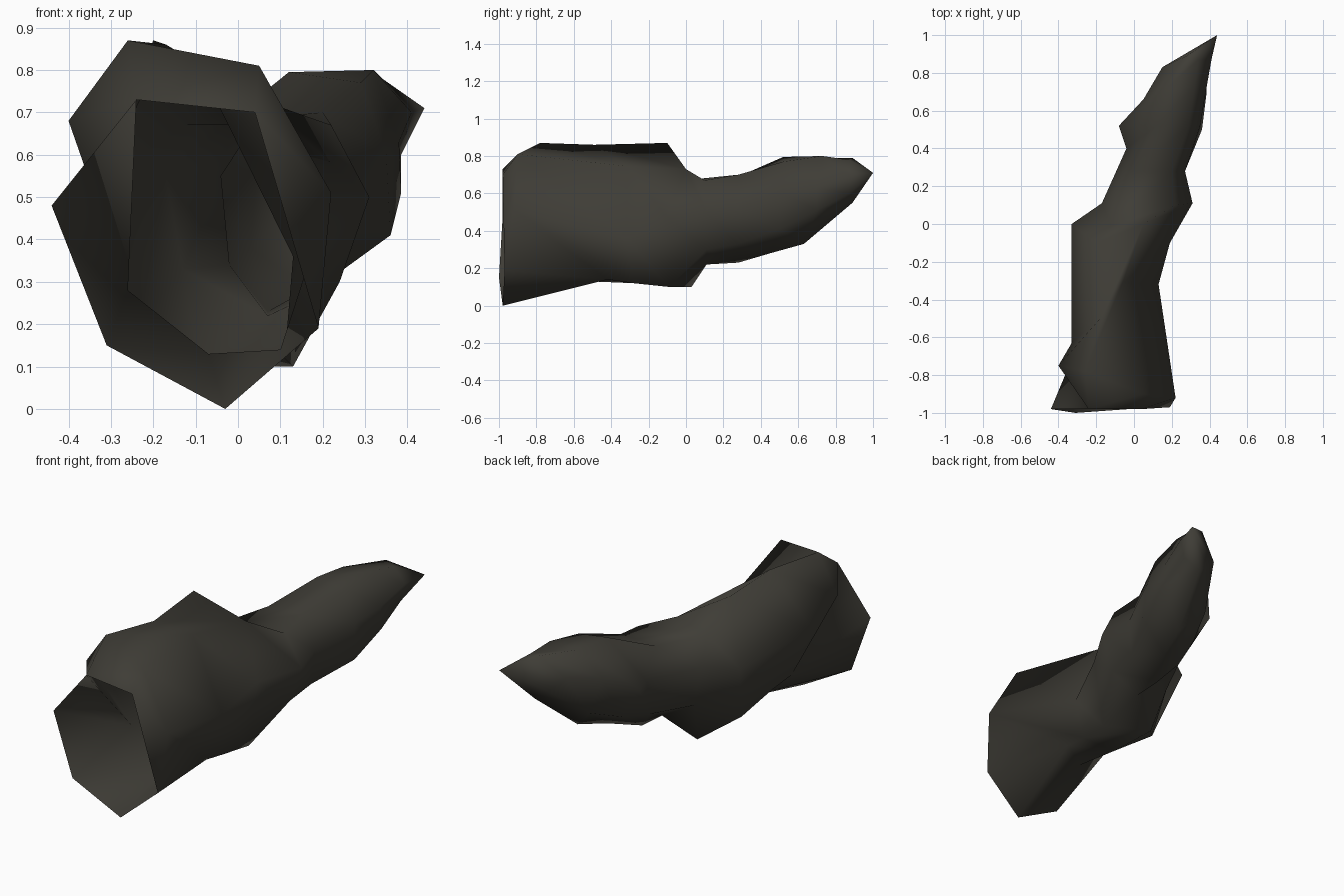
import bpy, bmesh

SIDES = 7  # order seen from the front: top left, top right, right, low right, bottom, low left, left

bark = bpy.data.materials.new("dark olive bark")
bark.diffuse_color = (0.049, 0.046, 0.037, 1)

bm = bmesh.new()
rings = []


def ring(y, points):
    """Add one cross-section of (x, z, optional y shift) points and skin it to the previous one."""
    new = [bm.verts.new((p[0], y + (p[2] if len(p) > 2 else 0), p[1])) for p in points]
    if rings:
        old = rings[-1]
        for i in range(SIDES):
            j = (i + 1) % SIDES
            bm.faces.new((old[i], old[j], new[j], new[i]))
    rings.append(new)


# open hexagonal front rim, turned one step against the body (the top left corner serves twice)
ring(-.98, [(-.24, .73), (.04, .70), (.19, .19, .01), (-.03, 0), (-.31, .15, -.02), (-.44, .48), (-.24, .73)])
# hollow, slanting front part
ring(-.80, [(-.26, .87, .02), (.05, .81, -.10), (.22, .51, -.12), (.10, .14, .38),
            (-.07, .13, .28), (-.26, .28, .25), (-.40, .68, .05)])
# fold on the left side of the rim
bmesh.ops.connect_verts(bm, verts=[rings[0][6], rings[1][5]])
ring(-.40, [(-.17, .86, -.09), (-.06, .745, .09), (.13, .36, .08), (.11, .12, .12),
            (-.10, .12, .12), (-.28, .28, .05), (-.33, .52, -.23)])
# step where the thick part ends
ring(0, [(-.20, .87, -.10), (.05, .73), (.19, .47, -.10), (.13, .10, -.09), (-.09, .10, .03),
         (-.24, .20, -.14), (-.33, .54)])
ring(.11, [(-.12, .67, -.12), (.22, .67, -.01), (.31, .50), (.24, .30), (.07, .22), (-.13, .33), (-.17, .55)])
# bent, narrowing back end
ring(.28, [(-.01, .69), (.20, .70), (.27, .52), (.25, .33), (.07, .23), (-.02, .34, .06), (-.04, .55, .12)])
ring(.52, [(.12, .795), (.29, .77), (.35, .60), (.36, .41, -.02), (.17, .28, -.07), (.03, .38), (-.08, .56)])
ring(.70, [(.15, .79), (.32, .80, .03), (.38, .63), (.385, .51), (.22, .33, -.07), (.10, .45), (.05, .64, -.04)])
ring(.87, [(.28, .79, .02), (.34, .78), (.41, .70), (.385, .60), (.30, .55, .02), (.23, .60), (.15, .68, -.04)])
# pointed tip
tip = bm.verts.new((.44, 1.0, .71))
last = rings[-1]
for i in range(SIDES):
    bm.faces.new((last[i], last[(i + 1) % SIDES], tip))

bmesh.ops.remove_doubles(bm, verts=bm.verts, dist=.001)
for f in bm.faces:
    f.smooth = True
mesh = bpy.data.meshes.new("hollow_log")
bm.to_mesh(mesh)
bm.free()
mesh.materials.append(bark)
log = bpy.data.objects.new("hollow_log", mesh)
bpy.context.collection.objects.link(log)
